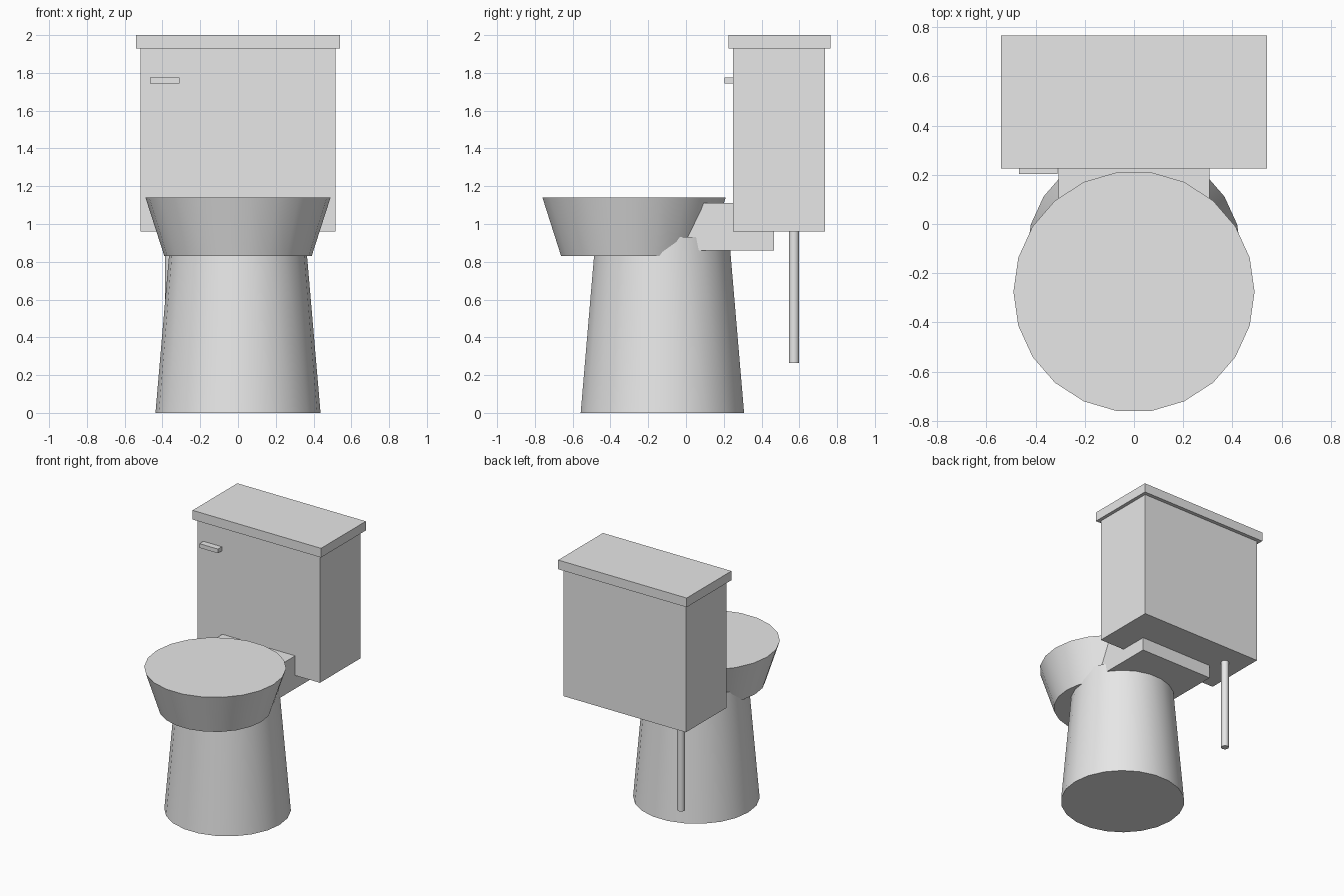
import bpy
import bmesh
import math
from mathutils import Matrix, Vector

default_cube = bpy.data.objects.get("Cube")
if default_cube:
    bpy.data.objects.remove(default_cube, do_unlink=True)

# Single ceramic colour
GREY = (0.8, 0.8, 0.8, 1.0)
ceramic = bpy.data.materials.new("ceramic_grey")
ceramic.use_nodes = True
ceramic.diffuse_color = GREY
ceramic.node_tree.nodes["Principled BSDF"].inputs["Base Color"].default_value = GREY


def finish(name, bm):
    mesh = bpy.data.meshes.new(name)
    bm.to_mesh(mesh)
    bm.free()
    mesh.materials.append(ceramic)
    obj = bpy.data.objects.new(name, mesh)
    bpy.context.collection.objects.link(obj)
    return obj


def box(name, low, high):
    low, high = Vector(low), Vector(high)
    bm = bmesh.new()
    bmesh.ops.create_cube(bm, size=1, matrix=Matrix.Translation((low + high) / 2)
                          @ Matrix.Diagonal((*(high - low), 1)))
    return finish(name, bm)


def tapered_cylinder(name, x, y, bottom, top, r_bottom, r_top, sides=22):
    # One corner points straight back
    bm = bmesh.new()
    place = Matrix.Translation((x, y, (bottom + top) / 2)) @ Matrix.Rotation(math.pi / 2, 4, "Z")
    bmesh.ops.create_cone(bm, cap_ends=True, segments=sides, radius1=r_bottom,
                          radius2=r_top, depth=top - bottom, matrix=place)
    obj = finish(name, bm)
    bpy.ops.object.select_all(action="DESELECT")
    obj.select_set(True)
    bpy.context.view_layer.objects.active = obj
    bpy.ops.object.shade_smooth_by_angle(angle=math.radians(30))
    return obj


# Base and bowl
tapered_cylinder("pedestal", 0, -0.125, 0, 0.93, 0.437, 0.357)
tapered_cylinder("bowl", 0, -0.275, 0.83, 1.14, 0.39, 0.49)
box("tank_support", (-0.307, -0.03, 0.86), (0.307, 0.466, 1.11))

# Water tank with lid and flush lever
box("tank", (-0.515, 0.25, 0.96), (0.515, 0.737, 1.93))
box("tank_lid", (-0.541, 0.226, 1.93), (0.541, 0.765, 2.0))
box("flush_lever", (-0.467, 0.203, 1.743), (-0.311, 0.25, 1.775))

# Supply pipe under the tank
tapered_cylinder("water_pipe", -0.359, 0.572, 0.265, 0.96, 0.027, 0.027)
